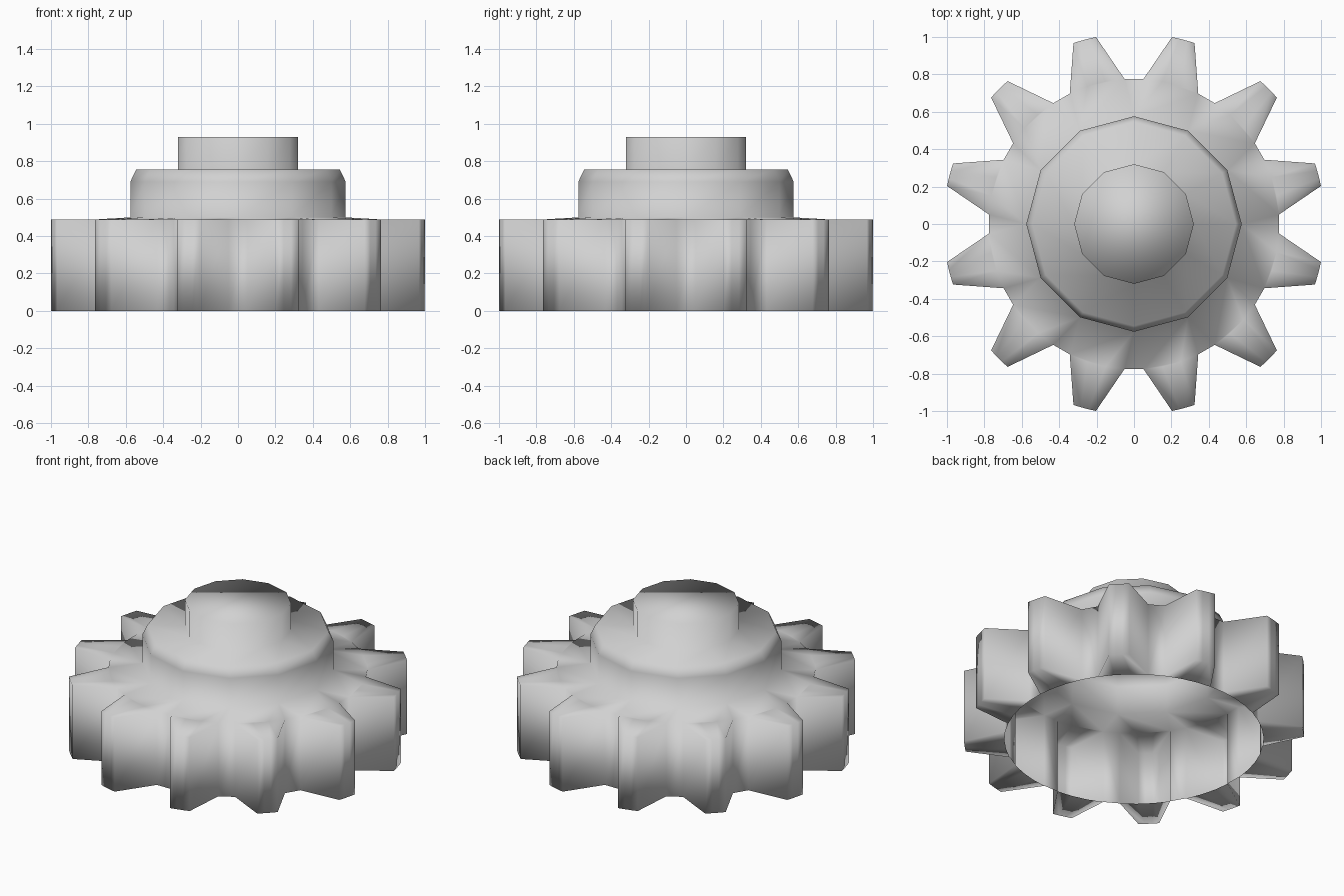
import bpy
import bmesh
from math import sin, cos, radians

old = bpy.data.objects.get("Cube")
if old:
    bpy.data.objects.remove(old, do_unlink=True)

TEETH = 12
PITCH = 360 / TEETH
ROOT_R, TIP_R, GEAR_H = 0.777, 1.02, 0.488
ROOT_HALF, TIP_HALF = 11.25, 3.5
# (radius, height) of the stepped hub, from the gear face upwards
HUB = [(0.576, 0.50), (0.576, 0.69), (0.545, 0.755), (0.32, 0.755), (0.32, 0.93)]

bm = bmesh.new()


def vert(radius, angle, z):
    a = radians(angle)
    return bm.verts.new((radius * cos(a), radius * sin(a), z))


def arc(radius, mid, half, z):
    return [vert(radius, mid + half * s, z) for s in (-1, -1 / 3, 1 / 3, 1)]


def wall(lower, upper):
    """Quads between two rows of vertices running anticlockwise."""
    for i in range(len(lower) - 1):
        bm.faces.new((lower[i], lower[i + 1], upper[i + 1], upper[i]))


# Root and tip points of every tooth, bottom and top
teeth = []
for k in range(TEETH):
    mid = PITCH * (k + 0.5)
    teeth.append([(arc(ROOT_R, mid, ROOT_HALF, z), arc(TIP_R, mid, TIP_HALF, z))
                  for z in (0, GEAR_H)])

# Hub rings, stacked
rings = [[vert(r, PITCH * k, z) for k in range(TEETH)] for r, z in HUB]

for k in range(TEETH):
    (root_b, tip_b), (root_t, tip_t) = teeth[k]
    (prev_b, _), (prev_t, _) = teeth[k - 1]
    # Tooth: end faces, then flanks and tip; open towards the hollow middle
    wall(tip_b, root_b)
    wall(root_t, tip_t)
    for face in list(bm.faces)[-3:]:
        face.normal_flip()
    wall([root_b[0], *tip_b, root_b[3]], [root_t[0], *tip_t, root_t[3]])
    # Gap between neighbouring teeth
    wall([prev_b[3], root_b[0]], [prev_t[3], root_t[0]])
    # Gear face between the teeth and the hub
    base, n = rings[0], (k + 1) % TEETH
    bm.faces.new((base[k], *root_t, base[n]))
    bm.faces.new((base[k], prev_t[3], root_t[0]))

for lower, upper in zip(rings, rings[1:]):
    wall(lower + lower[:1], upper + upper[:1])
bm.faces.new(rings[-1])

# Consistent winding: horizontal end faces point away from the gear
bm.normal_update()
for face in bm.faces:
    z = face.calc_center_median().z
    if abs(face.normal.z) > 0.95 and (face.normal.z > 0) != (z > 0.1):
        face.normal_flip()

mesh = bpy.data.meshes.new("gear_with_hub")
bm.to_mesh(mesh)
bm.free()
gear = bpy.data.objects.new("gear_with_hub", mesh)
bpy.context.collection.objects.link(gear)
for poly in mesh.polygons:
    poly.use_smooth = True

# Plain grey metal
grey = bpy.data.materials.new("plain_grey")
grey.use_nodes = True
colour = (0.64, 0.64, 0.64, 1)
grey.diffuse_color = colour
grey.node_tree.nodes["Principled BSDF"].inputs["Base Color"].default_value = colour
mesh.materials.append(grey)
